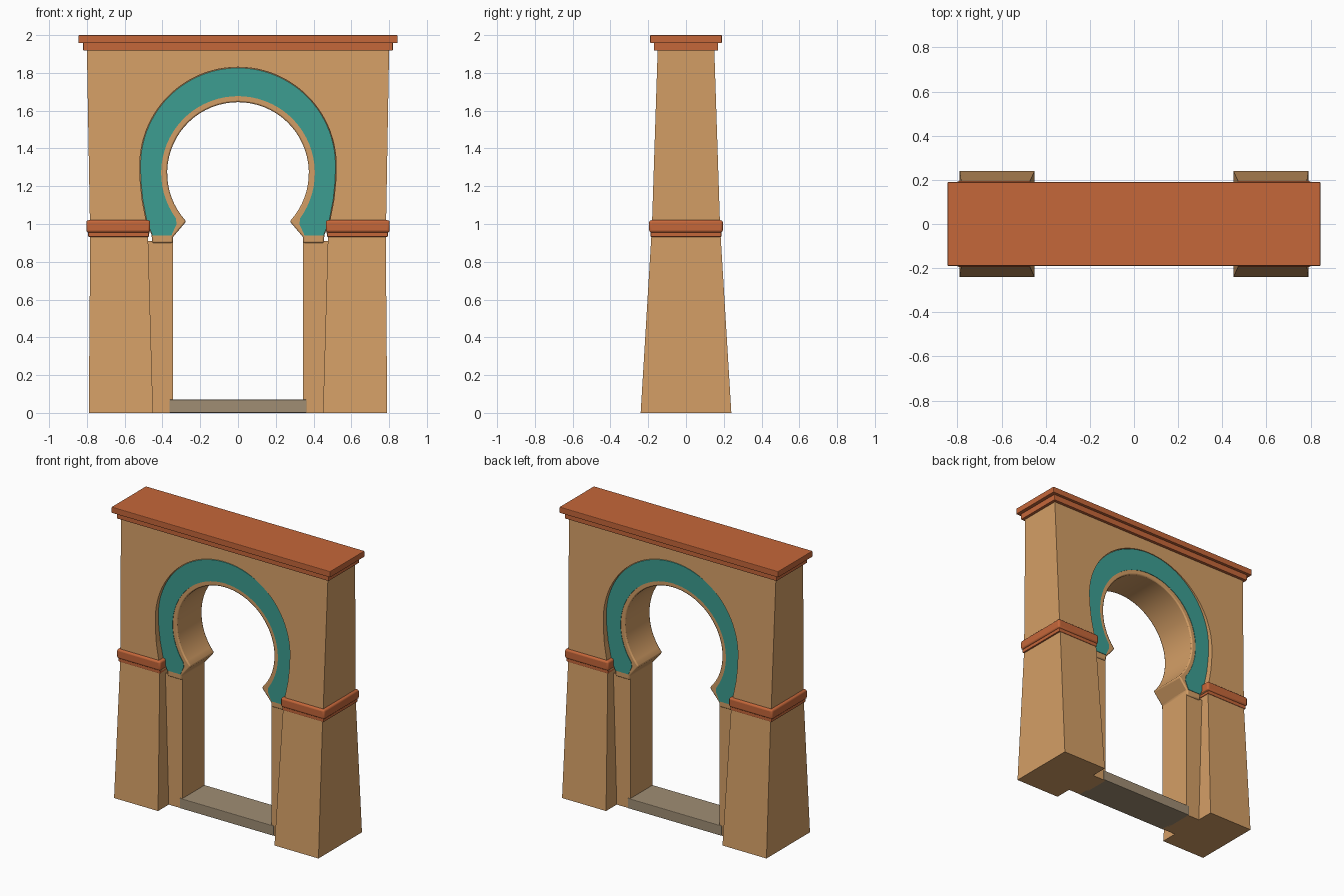
import bpy, bmesh, math

if "Cube" in bpy.data.objects:
    bpy.data.objects.remove(bpy.data.objects["Cube"])


def material(name, rgb):
    m = bpy.data.materials.new(name)
    m.diffuse_color = (*rgb, 1)
    m.use_nodes = True
    m.node_tree.nodes["Principled BSDF"].inputs["Base Color"].default_value = m.diffuse_color
    return m


SAND = material("sandstone", (0.66, 0.345, 0.133))
TERRA = material("terracotta", (0.56, 0.135, 0.042))
TEAL = material("teal_tile", (0.046, 0.345, 0.29))
STONE = material("grey_stone", (0.35, 0.27, 0.175))


def finish(bm, name, mat, bevel=0, smooth=False, segments=2):
    bmesh.ops.recalc_face_normals(bm, faces=bm.faces)
    me = bpy.data.meshes.new(name)
    bm.to_mesh(me)
    bm.free()
    me.materials.append(mat)
    ob = bpy.data.objects.new(name, me)
    bpy.context.collection.objects.link(ob)
    if bevel:
        mod = ob.modifiers.new("bevel", 'BEVEL')
        mod.width = bevel
        mod.segments = segments
        mod.limit_method = 'ANGLE'
        mod.angle_limit = math.radians(40)
    if smooth:
        bpy.ops.object.select_all(action='DESELECT')
        ob.select_set(True)
        bpy.context.view_layer.objects.active = ob
        bpy.ops.object.shade_smooth_by_angle(angle=math.radians(30))
    return ob


def prism(name, mat, pts, y_front, y_back, **kw):
    """Extrude an x-z outline between two depths that may vary with height."""
    bm = bmesh.new()
    a = [bm.verts.new((x, y_front(z), z)) for x, z in pts]
    b = [bm.verts.new((x, y_back(z), z)) for x, z in pts]
    bm.faces.new(a)
    bm.faces.new(b[::-1])
    n = len(pts)
    for i in range(n):
        j = (i + 1) % n
        bm.faces.new((a[i], b[i], b[j], a[j]))
    return finish(bm, name, mat, **kw)


def block(name, mat, low, high, z0, z1, **kw):
    """Tapered block: low/high are (x0, x1, half depth) at z0/z1."""
    bm = bmesh.new()
    loops = [[bm.verts.new(p) for p in ((x0, -d, z), (x1, -d, z), (x1, d, z), (x0, d, z))]
             for (x0, x1, d), z in ((low, z0), (high, z1))]
    bm.faces.new(loops[0])
    bm.faces.new(loops[1])
    for i in range(4):
        j = (i + 1) % 4
        bm.faces.new((loops[0][i], loops[0][j], loops[1][j], loops[1][i]))
    return finish(bm, name, mat, **kw)


def arc(cz, r, deg0, deg1, n=48):
    out = []
    for i in range(n + 1):
        t = math.radians(deg0 + (deg1 - deg0) * i / n)
        out.append((r * math.cos(t), cz + r * math.sin(t)))
    return out


def symmetric(right, middle):
    """Right-hand points, the arc, then the right-hand points mirrored."""
    return right + middle + [(-x, z) for x, z in reversed(right)]


def outer_line(d, z_low, x_low):
    right = [(x_low - d, z_low), (0.487 - d, 1.02), (0.508 - d, 1.13), (0.518 - d, 1.23)]
    return symmetric(right, arc(1.31, 0.52 - d, -3, 183))


def wall_y(z):
    return 0.18 - 0.03 * (z - 1.0) / 0.92


def arch_y(z):
    return 0.13 + 0.02 * (z - 0.9) / 0.93


# Upper wall with the arch opening
wall = [(0.783, 0.95), (0.80, 1.925), (-0.80, 1.925), (-0.783, 0.95)]
prism("upper_wall", SAND, wall + outer_line(0, 0.95, 0.468)[::-1],
      lambda z: -wall_y(z), wall_y)

# Horseshoe arch body with its feet
inner = symmetric([(0.345, 0.90), (0.345, 0.93), (0.277, 1.01)], arc(1.27, 0.375, -42, 222))
foot_outer = [(0.455, 0.90)] + outer_line(0, 0.94, 0.457) + [(-0.455, 0.90)]
prism("horseshoe_arch", SAND, inner + foot_outer[::-1],
      lambda z: -arch_y(z), arch_y, bevel=0.008, smooth=True)

# Teal tile bands on both faces of the arch
tile_in = symmetric([(0.352, 0.94), (0.325, 1.0)], arc(1.27, 0.407, -36, 216))
tile = tile_in + outer_line(0.004, 0.94, 0.457)[::-1]
for s, side in ((-1, "front"), (1, "back")):
    prism(side + "_tile_band", TEAL, tile,
          lambda z: s * (arch_y(z) - 0.002), lambda z: s * (arch_y(z) + 0.003))

# Piers, jambs and terracotta bands, one set per side
for s, side in ((-1, "left"), (1, "right")):
    def span(x0, x1, d):
        return (*sorted((s * x0, s * x1)), d)
    block(side + "_pier", SAND, span(0.45, 0.79, 0.24), span(0.477, 0.782, 0.182), 0, 0.96)
    jamb = span(0.345, 0.51, 0.122)
    block(side + "_jamb", SAND, jamb, jamb, 0, 0.91)
    lower = span(0.472, 0.793, 0.187)
    block(side + "_band_lower", TERRA, lower, lower, 0.932, 0.97, bevel=0.004)
    upper = span(0.465, 0.803, 0.195)
    block(side + "_band_upper", TERRA, upper, upper, 0.955, 1.02,
          bevel=0.012, segments=3, smooth=True)

# Stepped cornice
block("cornice_lower", TERRA, (-0.82, 0.82, 0.17), (-0.82, 0.82, 0.17), 1.918, 1.965, bevel=0.004)
block("cornice_upper", TERRA, (-0.845, 0.845, 0.19), (-0.845, 0.845, 0.19), 1.958, 2.0, bevel=0.004)

# Threshold slab
block("threshold", STONE, (-0.363, 0.363, 0.127), (-0.363, 0.363, 0.127), 0, 0.07, bevel=0.004)
